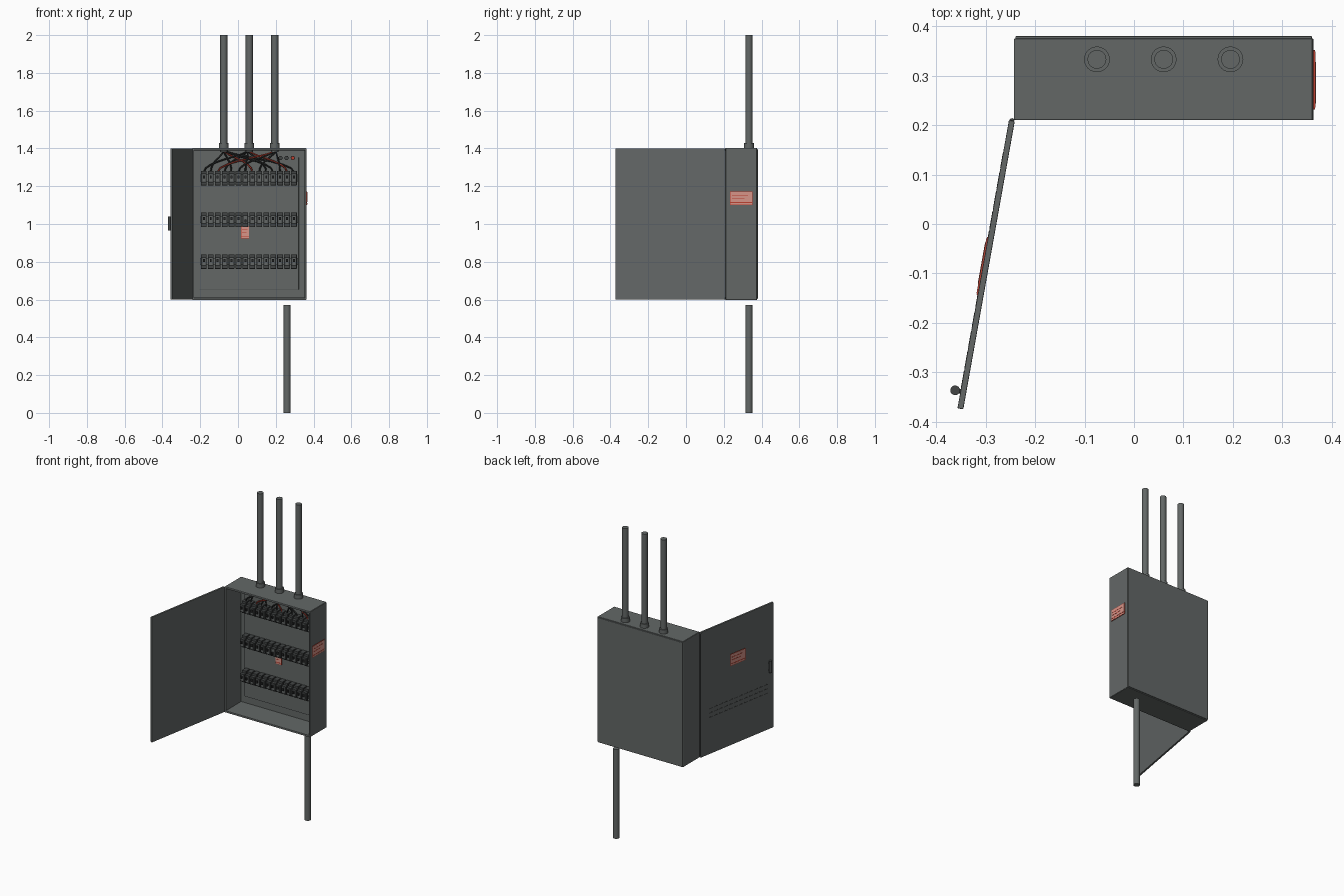
import bpy
import bmesh
import math
from mathutils import Matrix, Vector

cube = bpy.data.objects.get("Cube")
if cube:
    bpy.data.objects.remove(cube, do_unlink=True)


def material(name, rgb):
    mat = bpy.data.materials.new(name)
    mat.use_nodes = True
    mat.diffuse_color = (*rgb, 1)
    mat.node_tree.nodes["Principled BSDF"].inputs["Base Color"].default_value = (*rgb, 1)
    return mat


STEEL = material("grey steel", (0.125, 0.137, 0.134))
DARK = material("dark plastic", (0.055, 0.06, 0.06))
BLACK = material("black rubber", (0.025, 0.027, 0.027))
RED = material("warning red", (0.5, 0.05, 0.03))
PINK = material("pale red print", (0.68, 0.3, 0.25))


def add_mesh(name, bm, mat):
    mesh = bpy.data.meshes.new(name)
    bm.to_mesh(mesh)
    bm.free()
    mesh.materials.append(mat)
    obj = bpy.data.objects.new(name, mesh)
    bpy.context.collection.objects.link(obj)
    return obj


def box(name, mat, x, y, z, frame=Matrix(), bevel=0):
    """Box between (min, max) pairs, placed in a local frame."""
    bm = bmesh.new()
    bmesh.ops.create_cube(bm, size=1)
    for v in bm.verts:
        v.co = Vector([(a + b) / 2 + c * (b - a) for c, (a, b) in zip(v.co, (x, y, z))])
    obj = add_mesh(name, bm, mat)
    obj.matrix_world = frame
    if bevel:
        mod = obj.modifiers.new("soft edge", 'BEVEL')
        mod.width, mod.segments = bevel, 2
    return obj


def rod(name, mat, radius, start, end, frame=Matrix(), sides=24):
    start, end = Vector(start), Vector(end)
    axis = end - start
    bm = bmesh.new()
    bmesh.ops.create_cone(bm, cap_ends=True, segments=sides, radius1=radius,
                          radius2=radius, depth=axis.length)
    turn = axis.to_track_quat('Z', 'Y').to_matrix().to_4x4()
    bm.transform(Matrix.Translation((start + end) / 2) @ turn)
    for f in bm.faces:
        f.smooth = len(f.verts) == 4
    for e in bm.edges:
        e.smooth = all(f.smooth for f in e.link_faces)
    obj = add_mesh(name, bm, mat)
    obj.matrix_world = frame
    return obj


def label(name, frame, w, h):
    """Printed plate facing local -y, centred on the frame origin."""
    box(name + "_plate", RED, (-w / 2, w / 2), (-0.003, 0.001), (-h / 2, h / 2), frame)
    box(name + "_print", PINK, (-w * .47, w * .47), (-0.004, -0.002), (-h * .28, h * .46), frame)
    for k in range(2):
        z = h * (0.22 - 0.24 * k)
        box(name + "_line", RED, (-w * .4, w * (.3 - .15 * k)), (-0.005, -0.003),
            (z - h * .025, z + h * .025), frame)
    box(name + "_footer", PINK, (-w * .47, w * .47), (-0.004, -0.002), (-h * .46, -h * .36), frame)


# Cabinet shell, open at the front
L, R, F, B, LOW, TOP, T = -0.243, 0.363, 0.21, 0.375, 0.6, 1.4, 0.01
box("back_wall", STEEL, (L + .003, R - .003), (B - T, B + .005), (LOW + .003, TOP - .003), bevel=0.002)
box("left_wall", STEEL, (R - T, R), (F, B), (LOW, TOP), bevel=0.002)
box("right_wall", STEEL, (L, L + T), (F, B), (LOW, TOP), bevel=0.002)
box("roof", STEEL, (L + .002, R - .002), (F, B), (TOP - T, TOP + .002), bevel=0.002)
box("floor", STEEL, (L + .002, R - .002), (F, B), (LOW - .002, LOW + T), bevel=0.002)
box("mounting_panel", STEEL, (-0.205, 0.322), (0.358, 0.367), (0.653, 1.353), bevel=0.002)

# Conduits and their collars
for x in (-0.075, 0.06, 0.195):
    rod("upper_conduit", STEEL, 0.019, (x, 0.333, 1.38), (x, 0.333, 2.0))
    rod("conduit_collar", STEEL, 0.026, (x, 0.333, 1.4), (x, 0.333, 1.428))
rod("lower_conduit", STEEL, 0.019, (0.26, 0.333, 0), (0.26, 0.333, 0.57))


# Breaker rows: one set of meshes, repeated along each rail
COUNT, PITCH, FIRST = 14, 0.0367, -0.181
parts = [
    box("breaker_body", DARK, (-.015, .015), (0.318, 0.357), (-.038, .038), bevel=0.001),
    box("breaker_nose", DARK, (-.015, .015), (0.298, 0.32), (-.024, .024), bevel=0.001),
    box("breaker_window", STEEL, (-.008, .008), (0.296, 0.299), (-.017, .019)),
    box("breaker_toggle", BLACK, (-.005, .005), (0.287, 0.298), (-.002, .014)),
]
for row, z in enumerate((1.243, 1.023, 0.801)):
    box("breaker_rail", STEEL, (-0.2, 0.317), (0.35, 0.36), (z - .018, z + .018))
    for i in range(COUNT):
        for part in parts:
            copy = part.copy()
            bpy.context.collection.objects.link(copy)
            off = row == 1 and i == 6 and part.name.startswith("breaker_toggle")
            copy.location = (FIRST + i * PITCH, 0, z - (0.012 if off else 0))
for part in parts:
    bpy.data.objects.remove(part, do_unlink=True)

# Wires fanning out from the conduits to the top row
for i in range(COUNT):
    sx = (-0.075, 0.06, 0.195)[(i * 2 + 1) % 3] + 0.006 * (i % 3 - 1)
    ex = FIRST + i * PITCH
    curve = bpy.data.curves.new("wire", 'CURVE')
    curve.dimensions = '3D'
    curve.bevel_depth = 0.0042
    curve.bevel_resolution = 1
    curve.resolution_u = 8
    spline = curve.splines.new('BEZIER')
    spline.bezier_points.add(1)
    depth = 0.325 + 0.004 * (i % 5)
    ends = [((sx, depth, 1.395), -0.035), ((ex, 0.335, 1.275), 0.06)]
    for p, (co, dz) in zip(spline.bezier_points, ends):
        p.co = co
        p.handle_left = Vector(co) - Vector((0, 0, dz))
        p.handle_right = Vector(co) + Vector((0, 0, dz))
    a, b = spline.bezier_points
    b.handle_left, b.handle_right = b.co + Vector((0, 0, .06)), b.co - Vector((0, 0, .06))
    curve.materials.append(RED if i % 5 == 2 else BLACK)
    bpy.context.collection.objects.link(bpy.data.objects.new("wire", curve))

# Indicator lamps
for x, mat in ((0.225, DARK), (0.257, DARK), (0.29, RED)):
    rod("lamp_ring", BLACK, 0.011, (x, 0.36, 1.35), (x, 0.35, 1.35), sides=16)
    rod("lamp", mat, 0.008, (x, 0.36, 1.35), (x, 0.343, 1.35), sides=16)

# Printed plates on the panel and the cabinet side
label("panel_label", Matrix.Translation((0.038, 0.357, 0.955)), 0.042, 0.062)
label("side_label", Matrix.Translation((R, 0.292, 1.137)) @ Matrix.Rotation(math.pi / 2, 4, 'Z'),
      0.12, 0.072)

# Open door, built along local x from the hinge; local -y is its outside
angle = math.atan2(-0.985, -0.176)
door = Matrix.Translation((-0.247, 0.209, 0)) @ Matrix.Rotation(angle, 4, 'Z')
W = 0.592
box("door", STEEL, (0, W), (-.006, .006), (LOW, TOP), door, bevel=0.002)
rod("hinge_pin", DARK, 0.005, (0, 0, LOW + .01), (0, 0, TOP - .01), door, sides=12)
label("door_label", door @ Matrix.Translation((0.3, -0.005, 1.145)), 0.12, 0.075)
for row in range(3):
    z = 0.89 - row * 0.028
    for i in range(12):
        x = 0.065 + i * 0.041
        box("vent_slit", DARK, (x, x + .033), (-.0065, -.005), (z - .003, z + .003), door)

# Door handle
rod("door_handle", DARK, 0.01, (0.557, -0.017, 0.965), (0.557, -0.017, 1.04), door, sides=12)
for z in (0.98, 1.025):
    rod("handle_stem", DARK, 0.005, (0.557, -0.017, z), (0.557, 0, z), door, sides=10)
